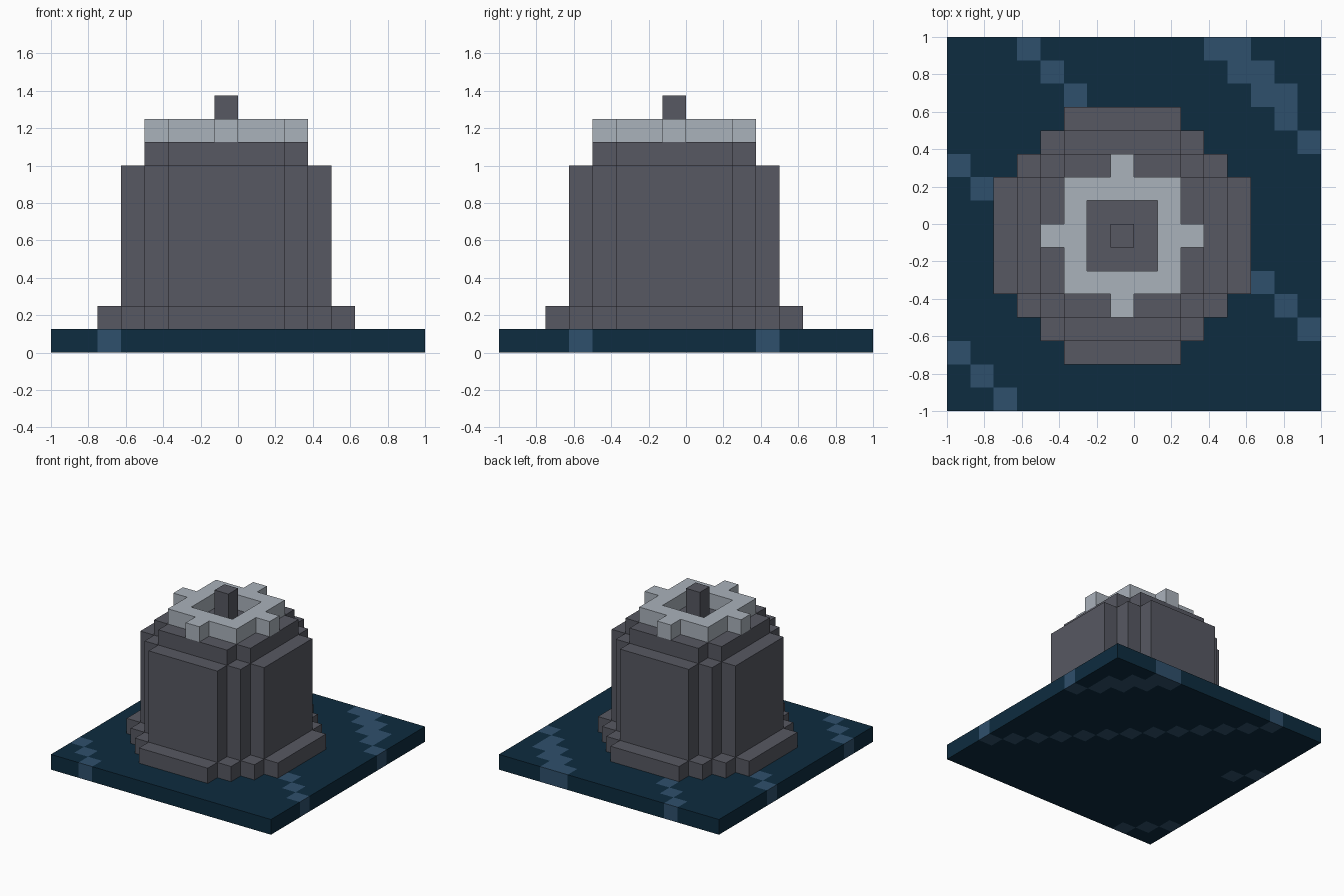
import bpy, bmesh, math

cube = bpy.data.objects.get("Cube")
if cube:
    bpy.data.objects.remove(cube, do_unlink=True)

N = 16            # cells along each side of the base
U = 2.0 / N       # cell size
MID = 7           # cell at the centre of the tower


def material(name, rgb):
    m = bpy.data.materials.new(name)
    m.use_nodes = True
    m.diffuse_color = (*rgb, 1)
    bsdf = next(n for n in m.node_tree.nodes if n.type == 'BSDF_PRINCIPLED')
    bsdf.inputs["Base Color"].default_value = (*rgb, 1)
    bsdf.inputs["Roughness"].default_value = 0.8
    return m


navy = material("navy", (0.004, 0.025, 0.050))
blue = material("slate blue", (0.028, 0.080, 0.150))
grey = material("dark grey", (0.095, 0.099, 0.122))
pale = material("pale grey", (0.402, 0.445, 0.497))


def layer(name, cells, z0, z1, mats, slot=lambda c: 0):
    """Solid slab of square cells between levels z0 and z1 (in cell units)."""
    bm = bmesh.new()

    def quad(pts, c):
        vs = [bm.verts.new((x * U - 1, y * U - 1, z * U)) for x, y, z in pts]
        bm.faces.new(vs).material_index = slot(c)

    for i, j in cells:
        ring = [(i, j), (i + 1, j), (i + 1, j + 1), (i, j + 1)]
        quad([(*p, z1) for p in ring], (i, j))
        quad([(*p, z0) for p in reversed(ring)], (i, j))
        # walls only where there is no neighbouring cell
        for k, (dx, dy) in enumerate([(0, -1), (1, 0), (0, 1), (-1, 0)]):
            if (i + dx, j + dy) not in cells:
                a, b = ring[k], ring[(k + 1) % 4]
                quad([(*a, z0), (*b, z0), (*b, z1), (*a, z1)], (i, j))
    bmesh.ops.remove_doubles(bm, verts=bm.verts, dist=1e-5)
    bmesh.ops.dissolve_limit(bm, angle_limit=math.radians(1), verts=bm.verts,
                             edges=bm.edges, delimit={'MATERIAL'})
    mesh = bpy.data.meshes.new(name)
    bm.to_mesh(mesh)
    bm.free()
    for m in mats:
        mesh.materials.append(m)
    ob = bpy.data.objects.new(name, mesh)
    bpy.context.collection.objects.link(ob)
    return ob


def plan(*rects):
    """Cells of overlapping centred rectangles, given as half spans in cells."""
    return {(MID + x, MID + y) for a, b in rects
            for x in range(-a, a + 1) for y in range(-b, b + 1)}


# Base plate with diagonal streaks
streaks = {(i, 18 - i) for i in range(3, 16)}           # long streak under the tower
streaks |= {(i, 26 - i) for i in range(11, 16)}         # wide back corner streak
streaks |= {(i, 27 - i) for i in range(12, 15)}
streaks |= {(i, 2 - i) for i in range(3)}               # front corner streak
streaks |= {(0, 10), (1, 9)}                            # short side streak
plate = {(i, j) for i in range(N) for j in range(N)}
layer("base_plate", plate, 0, 1, [navy, blue], lambda c: int(c in streaks))

# Stepped tower
layer("tower_footing", plan((5, 2), (4, 3), (3, 4), (2, 5)), 1, 2, [grey])
layer("tower_body", plan((4, 2), (3, 3), (2, 4)), 2, 8, [grey])
layer("tower_shoulder", plan((3, 2), (2, 3)), 8, 9, [grey])

# Pale crown ring with four prongs, and the post in its middle
layer("crown_ring", plan((2, 2), (3, 0), (0, 3)) - plan((1, 1)), 9, 10, [pale])
layer("centre_post", plan((0, 0)), 9, 11, [grey])
